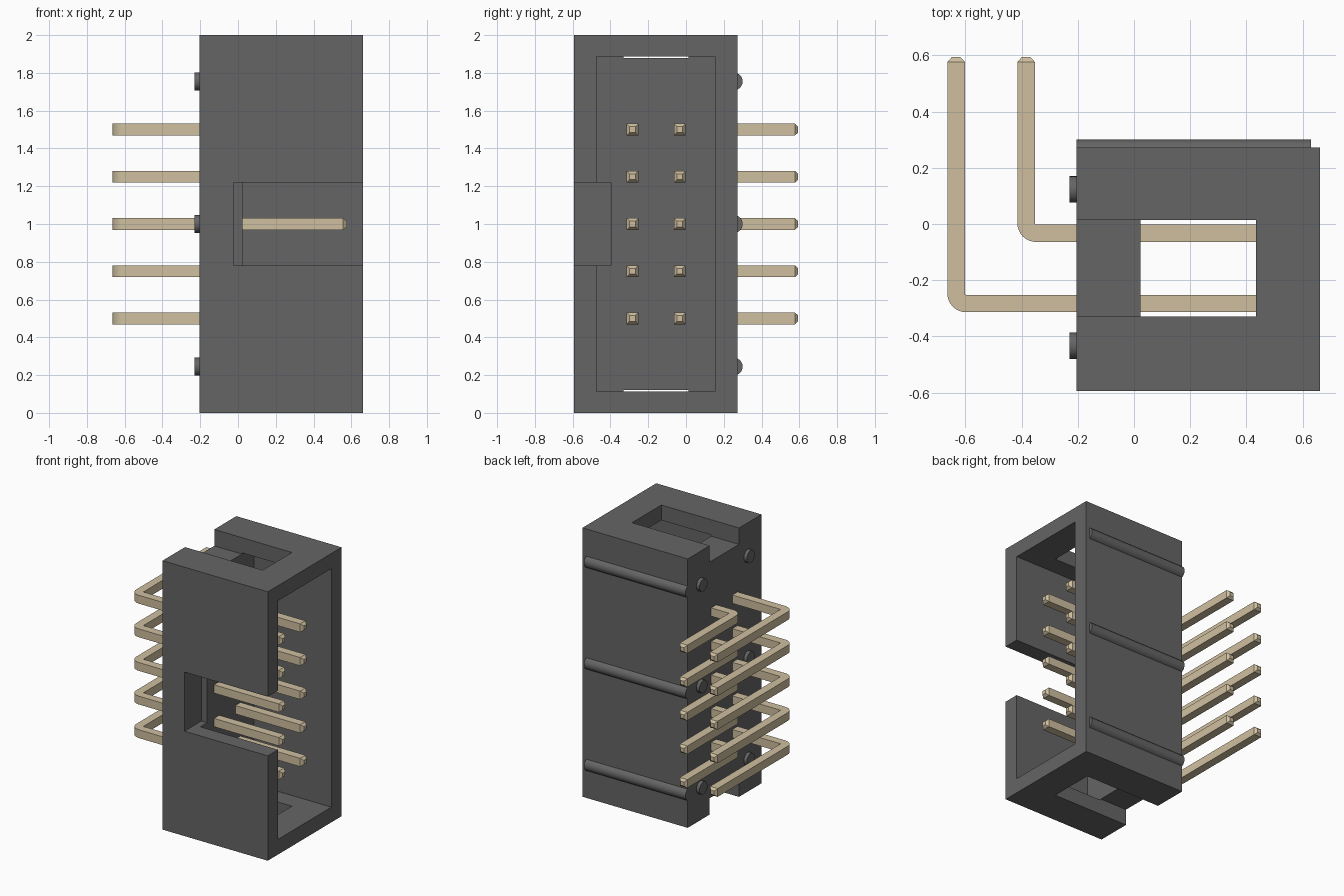
import bpy, bmesh, math
from mathutils import Matrix, Vector

if "Cube" in bpy.data.objects:
    bpy.data.objects.remove(bpy.data.objects["Cube"])


def material(name, rgb):
    m = bpy.data.materials.new(name)
    m.diffuse_color = (*rgb, 1)
    m.use_nodes = True
    m.node_tree.nodes["Principled BSDF"].inputs["Base Color"].default_value = m.diffuse_color
    return m


DARK = material("dark_plastic", (0.13, 0.13, 0.13))
TAN = material("pin_metal", (0.62, 0.52, 0.35))


def finish(name, bm, mat, smooth=False):
    bmesh.ops.recalc_face_normals(bm, faces=bm.faces[:])
    me = bpy.data.meshes.new(name)
    bm.to_mesh(me)
    bm.free()
    ob = bpy.data.objects.new(name, me)
    bpy.context.collection.objects.link(ob)
    me.materials.append(mat)
    if smooth:
        bpy.ops.object.select_all(action='DESELECT')
        ob.select_set(True)
        bpy.context.view_layer.objects.active = ob
        bpy.ops.object.shade_smooth_by_angle(angle=math.radians(35))
    return ob


def box(name, lo, hi):
    lo, hi = Vector(lo), Vector(hi)
    bm = bmesh.new()
    bmesh.ops.create_cube(bm, size=1, matrix=Matrix.Translation((lo + hi) / 2)
                          @ Matrix.Diagonal((*(hi - lo), 1)))
    return finish(name, bm, DARK)


def cut(ob, cutter):
    mod = ob.modifiers.new("cut", 'BOOLEAN')
    mod.operation, mod.solver, mod.object = 'DIFFERENCE', 'EXACT', cutter
    bpy.context.view_layer.objects.active = ob
    bpy.ops.object.modifier_apply(modifier=mod.name)
    bpy.data.objects.remove(cutter)


X0, X1, Y0, Y1 = -0.205, 0.661, -0.594, 0.273

# Housing: open shroud, key notch in front, slotted windows above and below
housing = box("housing", (X0, Y0, 0), (X1, Y1, 2))
cut(housing, box("cavity", (0.023, -0.475, 0.113), (0.8, 0.153, 1.887)))
cut(housing, box("key_notch", (-0.025, -0.7, 0.78), (0.8, -0.396, 1.22)))
for lo, hi in ((-0.1, 0.122), (1.878, 2.1)):
    cut(housing, box("window", (-0.3, -0.33, lo), (0.434, 0.014, hi)))

# Rounded ribs along the back face and standoff nubs on the left face
R = 0.047
for i, z in enumerate((0.245, 1.0, 1.755)):
    bm = bmesh.new()
    arc = [math.radians(25 + 130 * k / 12) for k in range(13)]
    ends = [[bm.verts.new((x, Y1 - 0.02 + R * math.sin(a), z + R * math.cos(a)))
             for a in arc] for x in (X0, 0.63)]
    for k in range(13):
        n = (k + 1) % 13
        bm.faces.new((ends[0][k], ends[0][n], ends[1][n], ends[1][k]))
    for e in ends:
        bm.faces.new(e)
    finish(f"rib_{i}", bm, DARK, True)
    for j, y in enumerate((-0.433, 0.123)):
        bm = bmesh.new()
        bmesh.ops.create_cone(bm, cap_ends=True, segments=32, radius1=R, radius2=R,
                              depth=0.035,
                              matrix=Matrix.Translation((X0 - 0.0075, y, z))
                              @ Matrix.Rotation(math.pi / 2, 4, 'Y'))
        finish(f"nub_{i}_{j}", bm, DARK, True)


# Right-angle pins: square section swept round a bend, tapered at both tips
H, TIP = 0.031, 0.015


def pin(name, y, x, z):
    c = Vector((x + H + 0.005, y + H + 0.005))   # bend centre
    rad = H + 0.005                              # centreline radius
    down, left = Vector((0, -1)), Vector((-1, 0))
    path = [(Vector((0.576, y)), down, TIP), (Vector((0.556, y)), down, H)]
    for k in range(9):
        a = math.pi / 2 * k / 8
        d = down * math.cos(a) + left * math.sin(a)
        path.append((c + d * rad, d, H))
    path += [(Vector((x, 0.577)), left, H), (Vector((x, 0.594)), left, TIP)]
    bm = bmesh.new()
    rings = []
    for p, d, h in path:
        o, i = p + d * h, p - d * h
        rings.append([bm.verts.new((q.x, q.y, z + s * h))
                      for q, s in ((o, -1), (o, 1), (i, 1), (i, -1))])
    for a, b in zip(rings, rings[1:]):
        for k in range(4):
            n = (k + 1) % 4
            bm.faces.new((a[k], a[n], b[n], b[k]))
    bm.faces.new(rings[0])
    bm.faces.new(rings[-1])
    finish(name, bm, TAN, True)


for i in range(5):
    pin(f"long_pin_{i}", -0.283, -0.633, 0.5 + 0.25 * i)
    pin(f"short_pin_{i}", -0.033, -0.384, 0.5 + 0.25 * i)
